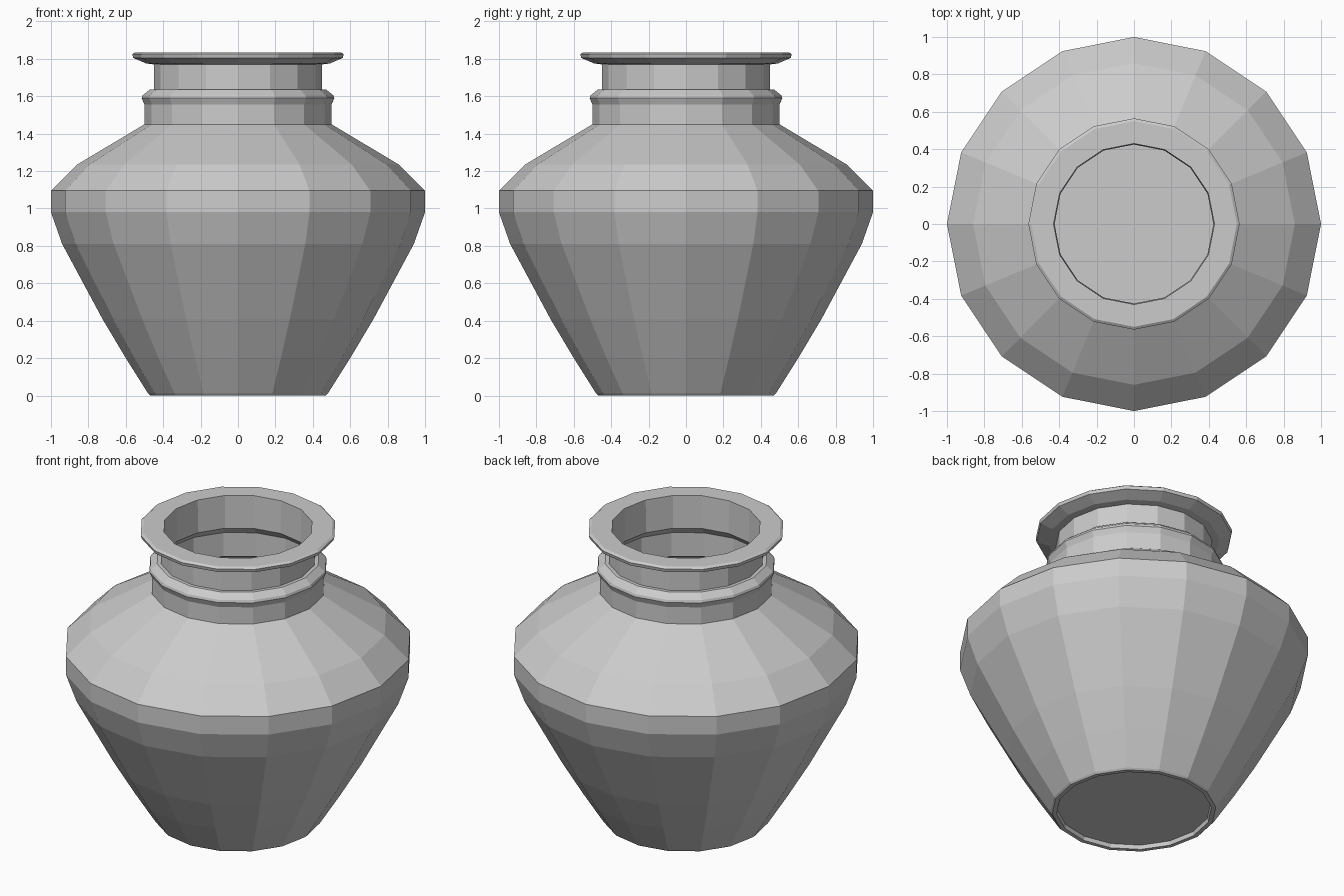
import bpy, bmesh, math

if "Cube" in bpy.data.objects:
    bpy.data.objects.remove(bpy.data.objects["Cube"])

SIDES = 16

# Closed half-section (radius, height): underside, outside wall, rim, inside wall, floor
PROFILE = [
    # recessed underside and foot ring
    (0, 0.025), (0.44, 0.025), (0.445, 0.0), (0.47, 0.0), (0.48, 0.01),
    # body
    (0.60, 0.20), (0.725, 0.41), (0.94, 0.81), (1.0, 0.98), (1.0, 1.095),
    (0.86, 1.235), (0.50, 1.45),
    # collar ridge and neck
    (0.50, 1.555), (0.515, 1.59), (0.51, 1.605), (0.47, 1.637), (0.448, 1.637), (0.448, 1.77),
    # rim
    (0.49, 1.775), (0.56, 1.805), (0.565, 1.825), (0.55, 1.835), (0.43, 1.835),
    # inside
    (0.425, 1.63), (0.475, 1.58), (0.475, 1.43), (0.845, 1.21),
    (0.973, 1.08), (0.973, 0.985), (0.915, 0.82), (0.70, 0.42),
    (0.57, 0.20), (0.465, 0.04), (0, 0.04),
]


def lathe(name, profile, sides):
    bm = bmesh.new()
    rings = []
    for r, z in profile:
        n = sides if r > 0 else 1
        rings.append([bm.verts.new((r * math.cos(2 * math.pi * i / sides),
                                    r * math.sin(2 * math.pi * i / sides), z))
                      for i in range(n)])
    for a, b in zip(rings, rings[1:]):
        if len(a) == 1:
            bm.faces.new(b)
        elif len(b) == 1:
            bm.faces.new(a)
        else:
            for i in range(sides):
                j = (i + 1) % sides
                bm.faces.new((a[i], a[j], b[j], b[i]))
    # pole points are replaced by single flat discs
    bmesh.ops.delete(bm, geom=[v for v in bm.verts if not v.link_faces], context='VERTS')
    bmesh.ops.recalc_face_normals(bm, faces=bm.faces)
    mesh = bpy.data.meshes.new(name)
    bm.to_mesh(mesh)
    bm.free()
    obj = bpy.data.objects.new(name, mesh)
    bpy.context.collection.objects.link(obj)
    return obj


lathe("clay_pot", PROFILE, SIDES)
